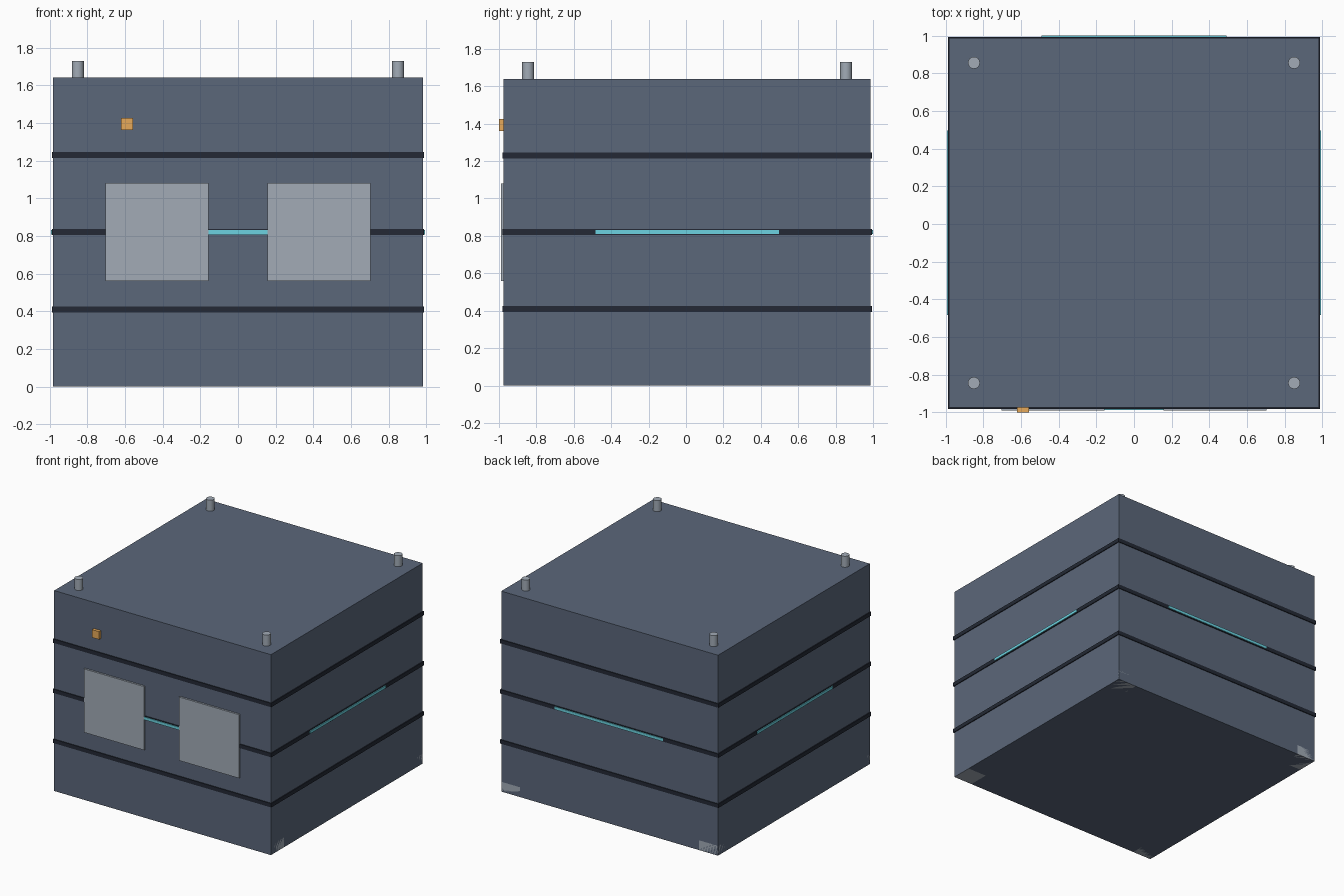
import bpy

if "Cube" in bpy.data.objects:
    bpy.data.objects.remove(bpy.data.objects["Cube"])

CY = 0.006      # body centre in y (front indicator sticks out further than the back)
HALF = 0.981    # half width of the body
HEIGHT = 1.64


def material(name, rgb):
    mat = bpy.data.materials.new(name)
    mat.diffuse_color = (*rgb, 1)
    mat.use_nodes = True
    mat.node_tree.nodes["Principled BSDF"].inputs["Base Color"].default_value = mat.diffuse_color
    return mat


BODY = material("slate", (0.105, 0.135, 0.195))
DARK = material("dark_seam", (0.017, 0.022, 0.035))
CYAN = material("cyan_glow", (0.15, 0.65, 0.75))
METAL = material("pale_metal", (0.36, 0.41, 0.47))
AMBER = material("amber", (0.8, 0.4, 0.1))


def finish(name, mat):
    obj = bpy.context.object
    obj.name = name
    obj.data.materials.append(mat)
    return obj


def box(name, lo, hi, mat):
    centre = [(a + b) / 2 for a, b in zip(lo, hi)]
    bpy.ops.mesh.primitive_cube_add(size=1, location=centre)
    obj = finish(name, mat)
    obj.scale = [b - a for a, b in zip(lo, hi)]
    bpy.ops.object.transform_apply(location=False, rotation=False, scale=True)
    return obj


# Main body
box("body", (-HALF, CY - HALF, 0), (HALF, CY + HALF, HEIGHT), BODY)

# Dark seam bands between the four layers
B = HALF + 0.007
for i in range(1, 4):
    z = HEIGHT * i / 4
    box("seam_band", (-B, CY - B, z - 0.016), (B, CY + B, z + 0.016), DARK)

# Glowing strip in the middle seam of every side
S, Z = HALF + 0.013, HEIGHT / 2
for s in (-1, 1):
    x = sorted((s * (S - 0.02), s * S))
    box("side_light_strip", (x[0], CY - 0.49, Z - 0.011), (x[1], CY + 0.49, Z + 0.011), CYAN)
    box("end_light_strip", (-0.49, CY + x[0], Z - 0.011), (0.49, CY + x[1], Z + 0.011), CYAN)

# Two pale panels on the front
for s in (-1, 1):
    box("front_panel", (s * 0.43 - 0.273, -0.99, Z - 0.26),
        (s * 0.43 + 0.273, -0.965, Z + 0.26), METAL)

# Small indicator on the front
box("indicator", (-0.622, -1.0, 1.362), (-0.558, -0.965, 1.426), AMBER)

# Stacking pegs on top and flush corner blocks at the base
F = 0.17
for sx in (-1, 1):
    for sy in (-1, 1):
        bpy.ops.mesh.primitive_cylinder_add(
            vertices=16, radius=0.032, depth=0.11,
            location=(sx * 0.85, CY + sy * 0.85, HEIGHT + 0.035))
        finish("stacking_peg", METAL)
        bpy.ops.object.shade_smooth_by_angle()
        cx, cy = sx * (HALF - F / 2), CY + sy * (HALF - F / 2)
        box("corner_block", (cx - F / 2, cy - F / 2, 0),
            (cx + F / 2, cy + F / 2, 0.08), METAL)
